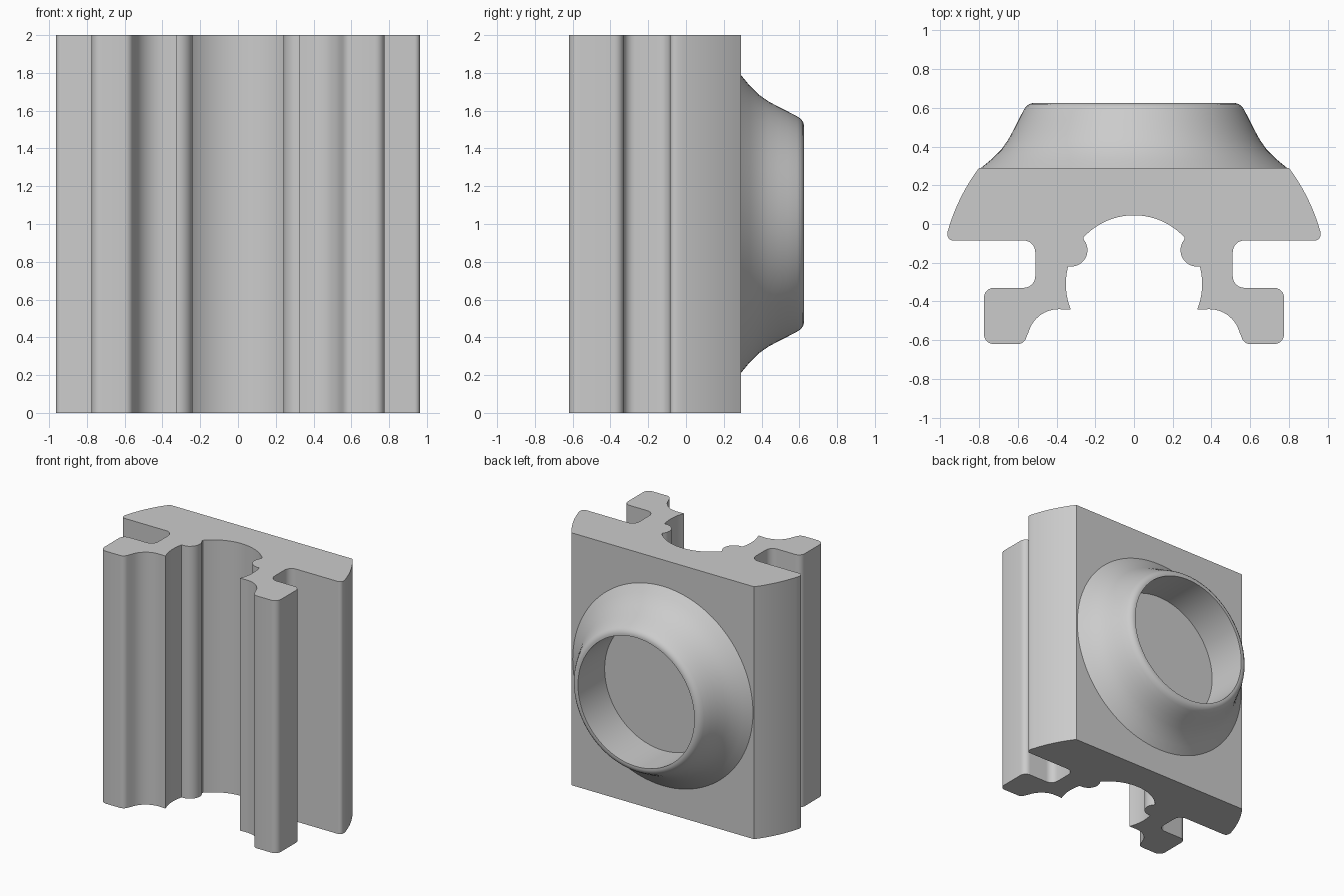
import bpy, bmesh, math

if "Cube" in bpy.data.objects:
    bpy.data.objects.remove(bpy.data.objects["Cube"])

metal = bpy.data.materials.new("plain_grey")
metal.diffuse_color = (0.6, 0.6, 0.6, 1)
metal.use_nodes = True
metal.node_tree.nodes["Principled BSDF"].inputs["Base Color"].default_value = metal.diffuse_color


def arc(cx, cy, r, a0, a1, n=6):
    """Points on an arc, angles in degrees."""
    return [(cx + r * math.cos(math.radians(a0 + (a1 - a0) * i / n)),
             cy + r * math.sin(math.radians(a0 + (a1 - a0) * i / n)))
            for i in range(n + 1)]


def finish(bm, name, angle):
    bmesh.ops.recalc_face_normals(bm, faces=bm.faces)
    mesh = bpy.data.meshes.new(name)
    bm.to_mesh(mesh)
    bm.free()
    mesh.materials.append(metal)
    ob = bpy.data.objects.new(name, mesh)
    bpy.context.collection.objects.link(ob)
    bpy.ops.object.select_all(action='DESELECT')
    ob.select_set(True)
    bpy.context.view_layer.objects.active = ob
    bpy.ops.object.shade_smooth_by_angle(angle=math.radians(angle))
    return ob


# Right half of the rail section, from the bore crown round to the flat back
half = []
half += arc(0, -0.31, 0.355, 90, 43, 14)             # bore
half += arc(0.325, -0.135, 0.085, 140, 270, 10)      # rounded rib
half += [(0.34, -0.22)]
half += arc(0, -0.31, 0.352, 13, -22, 8)             # lower bore
half += arc(0.39, -0.60, 0.16, 90, 15, 8)            # concave foot
half += arc(0.60, -0.575, 0.045, 195, 270, 5)        # foot corners
half += arc(0.725, -0.57, 0.05, 270, 360)
half += arc(0.725, -0.38, 0.05, 0, 90)
half += arc(0.57, -0.27, 0.06, 270, 180)             # side slot
half += arc(0.57, -0.145, 0.06, 180, 90)
half += arc(0.935, -0.057, 0.028, 270, 360)          # flange lip
half += arc(0, -0.31, 1.0, 15.5, 36.87, 12)          # curved flank

# Rail body: mirrored section extruded upward
profile = half + [(-x, y) for x, y in reversed(half[1:])]
bm = bmesh.new()
base = bm.faces.new([bm.verts.new((x, y, 0)) for x, y in profile])
top = bmesh.ops.extrude_face_region(bm, geom=[base])
bmesh.ops.translate(bm, vec=(0, 0, 2),
                    verts=[v for v in top["geom"] if isinstance(v, bmesh.types.BMVert)])
finish(bm, "rail_body", 30)

# Flared collar: (radius, depth) profile revolved about the y axis
collar = [(0.79, 0.29), (0.735, 0.335), (0.685, 0.385), (0.65, 0.435),
          (0.62, 0.49), (0.595, 0.54), (0.57, 0.588), (0.558, 0.606),
          (0.542, 0.619), (0.525, 0.624), (0.51, 0.624), (0.51, 0.29)]
SEG = 96
bm = bmesh.new()
rings = []
for i in range(SEG):
    a = 2 * math.pi * i / SEG
    rings.append([bm.verts.new((r * math.cos(a), y, 1 + r * math.sin(a)))
                  for r, y in collar])
for i in range(SEG):
    p, q = rings[i], rings[(i + 1) % SEG]
    for j in range(len(collar) - 1):
        bm.faces.new((p[j], p[j + 1], q[j + 1], q[j]))
finish(bm, "flared_collar", 40)
